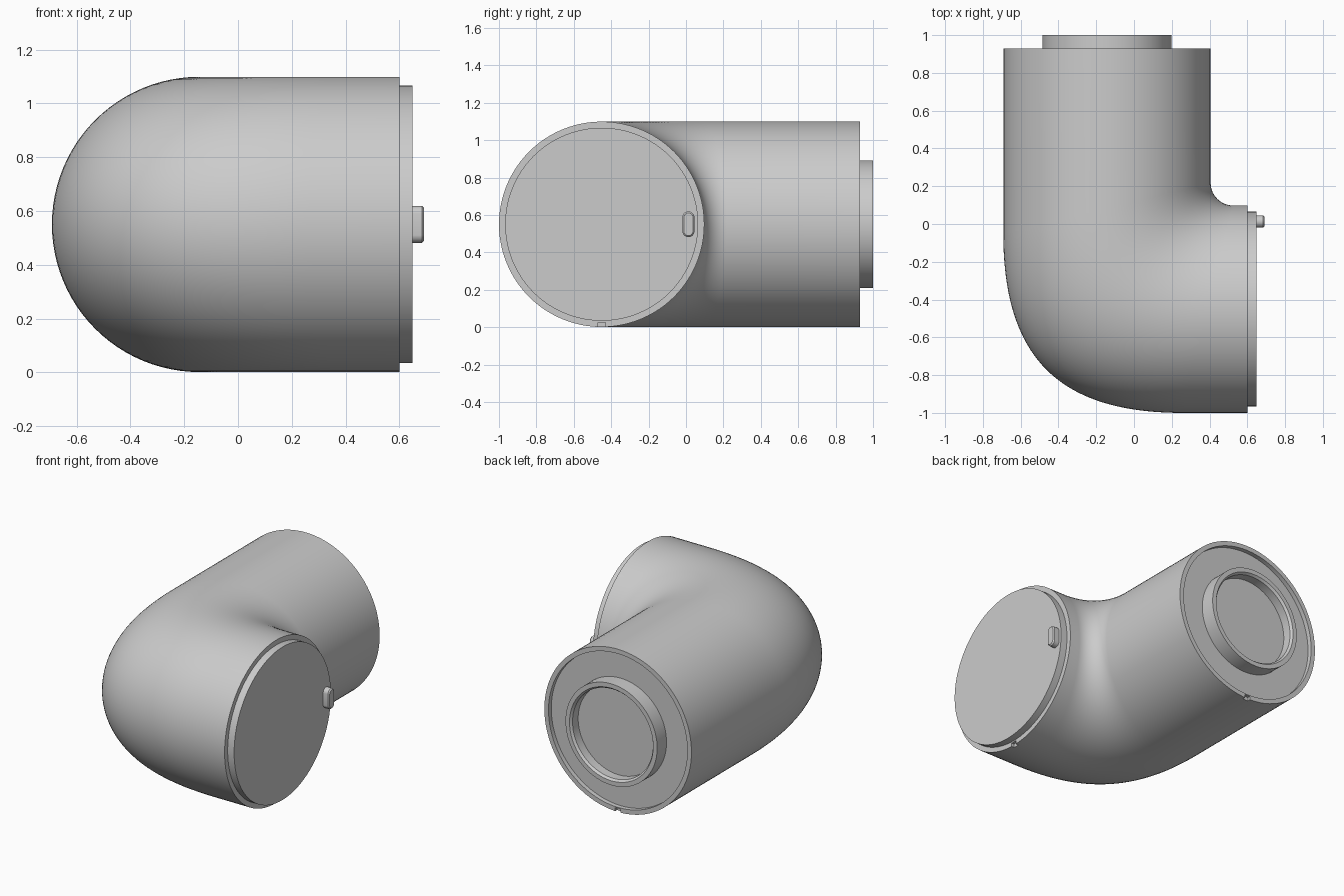
import bpy, bmesh, math
from mathutils import Vector, Matrix

if "Cube" in bpy.data.objects:
    bpy.data.objects.remove(bpy.data.objects["Cube"])

R, ZC = 0.549, 0.55          # pipe radius and axis height
AX, AY = -0.143, -0.451      # axis of rear arm (x) and of side arm (y)
END_Y, END_X = 0.93, 0.60    # open ends of the two arms
N, STEPS = 96, 40


def finish(name, bm):
    bmesh.ops.recalc_face_normals(bm, faces=bm.faces)
    me = bpy.data.meshes.new(name)
    bm.to_mesh(me)
    bm.free()
    ob = bpy.data.objects.new(name, me)
    bpy.context.collection.objects.link(ob)
    return ob


def smooth(ob):
    bpy.ops.object.select_all(action='DESELECT')
    ob.select_set(True)
    bpy.context.view_layer.objects.active = ob
    bpy.ops.object.shade_smooth_by_angle(angle=math.radians(35))


def loft(name, loops):
    bm = bmesh.new()
    rings = [[bm.verts.new(p) for p in lp] for lp in loops]
    for a, b in zip(rings, rings[1:]):
        n = len(a)
        for i in range(n):
            bm.faces.new((a[i], a[(i + 1) % n], b[(i + 1) % n], b[i]))
    bm.faces.new(rings[0])
    bm.faces.new(rings[-1])
    return finish(name, bm)


def section(inner, outer, h=R):
    # upright ellipse spanning the inner and outer plan points
    c, d = (inner + outer) / 2, (inner - outer) / 2
    out = []
    for i in range(N):
        a = 2 * math.pi * i / N
        p = c + d * math.cos(a)
        out.append(Vector((p.x, p.y, ZC + h * math.sin(a))))
    return out


def rear_ring(r, y):
    return section(Vector((AX + r, y)), Vector((AX - r, y)), r)


def side_ring(r, x):
    return section(Vector((x, AY + r)), Vector((x, AY - r)), r)


# Elbow body: recessed rear end, straight arm, bend, straight arm
F, L, C = 0.12, 0.95, 0.293
loops = [rear_ring(0.518, END_Y - 0.03), rear_ring(0.518, END_Y), rear_ring(R, END_Y)]
for i in range(STEPS + 1):
    t = i / STEPS
    a = t * math.pi / 2
    inner = Vector((AX + R + F * (1 - math.cos(a)), AY + R + F * (1 - math.sin(a))))
    s = 1 - t
    outer = Vector((AX - R + 3 * s * t * t * C + t ** 3 * L,
                    AY - R + 3 * t * s * s * C + s ** 3 * L))
    loops.append(section(inner, outer))
loops.append(side_ring(R, END_X))
body = loft("elbow_body", loops)

# Small alignment notches at the bottom of both rims
for name, loc in (("rear_notch_cutter", (AX, END_Y, 0.0)), ("side_notch_cutter", (END_X, AY, 0.0))):
    bm = bmesh.new()
    bmesh.ops.create_cube(bm, size=0.04, matrix=Matrix.Translation(loc))
    bmesh.ops.scale(bm, vec=(1, 1, 1.25), verts=bm.verts)
    cut = finish(name, bm)
    mod = body.modifiers.new(name, 'BOOLEAN')
    mod.operation, mod.solver, mod.object = 'DIFFERENCE', 'EXACT', cut
    bpy.context.view_layer.objects.active = body
    bpy.ops.object.modifier_apply(modifier=name)
    bpy.data.objects.remove(cut)
smooth(body)

# Side cover disc
smooth(loft("side_cover", [side_ring(0.516, END_X - 0.02), side_ring(0.516, 0.648)]))

# Rear collar with a shallow socket
smooth(loft("rear_collar", [rear_ring(r, y) for r, y in
            ((0.342, END_Y - 0.04), (0.342, 1.0), (0.312, 1.0), (0.300, 0.985), (0.300, 0.925))]))


# Locating pin on the cover: rounded slot shape with a chamfered tip
def slot(r, half, x):
    pts = []
    for i in range(32):
        a = 2 * math.pi * (i + 0.5) / 32
        pts.append(Vector((x, 0.013 + r * math.cos(a),
                           ZC + r * math.sin(a) + math.copysign(half, math.sin(a)))))
    return pts


smooth(loft("locating_pin", [slot(0.032, 0.037, 0.64), slot(0.032, 0.037, 0.684),
                             slot(0.024, 0.037, 0.692)]))
